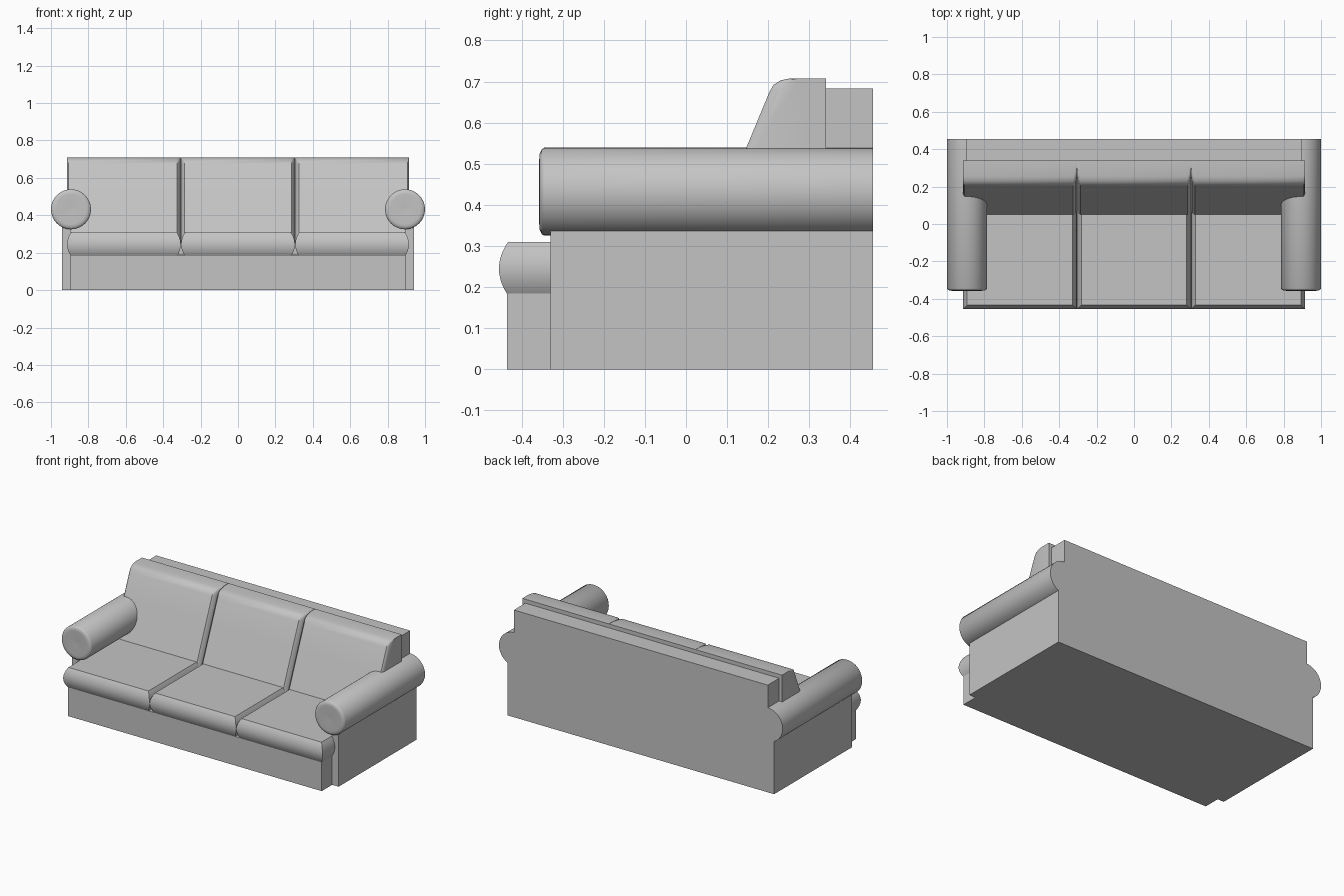
import bpy
import bmesh
import math

cube = bpy.data.objects.get("Cube")
if cube:
    bpy.data.objects.remove(cube, do_unlink=True)

# One plain grey upholstery colour
grey = bpy.data.materials.new("grey_fabric")
grey.use_nodes = True
colour = (0.55, 0.55, 0.55, 1)
grey.diffuse_color = colour
grey.node_tree.nodes["Principled BSDF"].inputs["Base Color"].default_value = colour


def finish(name, bm, smooth=True):
    bmesh.ops.recalc_face_normals(bm, faces=bm.faces)
    mesh = bpy.data.meshes.new(name)
    bm.to_mesh(mesh)
    bm.free()
    mesh.materials.append(grey)
    obj = bpy.data.objects.new(name, mesh)
    bpy.context.collection.objects.link(obj)
    if smooth:
        bpy.ops.object.select_all(action='DESELECT')
        obj.select_set(True)
        bpy.context.view_layer.objects.active = obj
        bpy.ops.object.shade_smooth_by_angle(angle=math.radians(35))
    return obj


def loft(name, rings, smooth=True):
    """Skin a stack of equal-length rings and cap both ends."""
    bm = bmesh.new()
    loops = [[bm.verts.new(p) for p in ring] for ring in rings]
    n = len(loops[0])
    for a, b in zip(loops, loops[1:]):
        for i in range(n):
            j = (i + 1) % n
            bm.faces.new((a[i], a[j], b[j], b[i]))
    bm.faces.new(loops[0])
    bm.faces.new(loops[-1])
    return finish(name, bm, smooth)


def rect(x0, x1, y0, y1, z):
    return [(x0, y0, z), (x1, y0, z), (x1, y1, z), (x0, y1, z)]


def box(name, x0, x1, y0, y1, z0, z1):
    return loft(name, [rect(x0, x1, y0, y1, z) for z in (z0, z1)], False)


# Base, front plinth and backboard
BACK = 0.455
box("base", -0.94, 0.94, -0.33, BACK, 0, 0.19)
box("front_plinth", -0.895, 0.895, -0.435, -0.32, 0, 0.185)
box("backboard", -0.895, 0.895, 0.33, BACK, 0.18, 0.683)

# Arms: flat side panel with a padded roll on top
for side, s in (("left", 1), ("right", -1)):
    xs = sorted((0.895 * s, 0.94 * s))
    box(side + "_arm_panel", *xs, -0.33, BACK, 0.18, 0.345)
    rings = []
    for r, y in ((0.107, BACK), (0.107, -0.345), (0.103, -0.351),
                 (0.093, -0.356), (0.08, -0.357), (0.01, -0.351)):
        ring = []
        for i in range(32):
            a = math.tau * i / 32
            ring.append((s * 0.893 + r * math.cos(a), y, 0.432 + r * math.sin(a)))
        rings.append(ring)
    loft(side + "_arm_roll", rings)

# Seat and back cushions, three of each
SEAMS = (-0.915, -0.305, 0.305, 0.915)
BACK_PROFILE = ((0.027, 0.25), (0.145, 0.535), (0.203, 0.675), (0.213, 0.692),
                (0.23, 0.703), (0.255, 0.708), (0.34, 0.708), (0.34, 0.25))
SEAM_EDGE = ((0.001, 0.045), (0.008, 0.015), (0.02, 0))
OUTER_EDGE = ((0, 0.02), (0.004, 0.007), (0.01, 0))

for k, place in enumerate(("right", "middle", "left")):
    x0, x1 = SEAMS[k], SEAMS[k + 1]

    # Seat cushion with bulging sides and front
    rings = []
    for i in range(13):
        t = -1 + i / 6
        d = 0.022 * t * t
        rings.append(rect(x0 + d + 0.001, x1 - d - 0.001, -0.455 + d, 0.335,
                          0.245 + 0.065 * t))
    loft(place + "_seat_cushion", rings)

    # Sloped back cushion with softened ends
    start = OUTER_EDGE if k == 0 else SEAM_EDGE
    end = OUTER_EDGE if k == 2 else SEAM_EDGE
    layers = [(x0 + dx, dy) for dx, dy in start]
    layers += [(x1 - dx, dy) for dx, dy in reversed(end)]
    rings = []
    for x, shift in layers:
        rings.append([(x, y + shift if y < 0.3 else y, z) for y, z in BACK_PROFILE])
    loft(place + "_back_cushion", rings)
